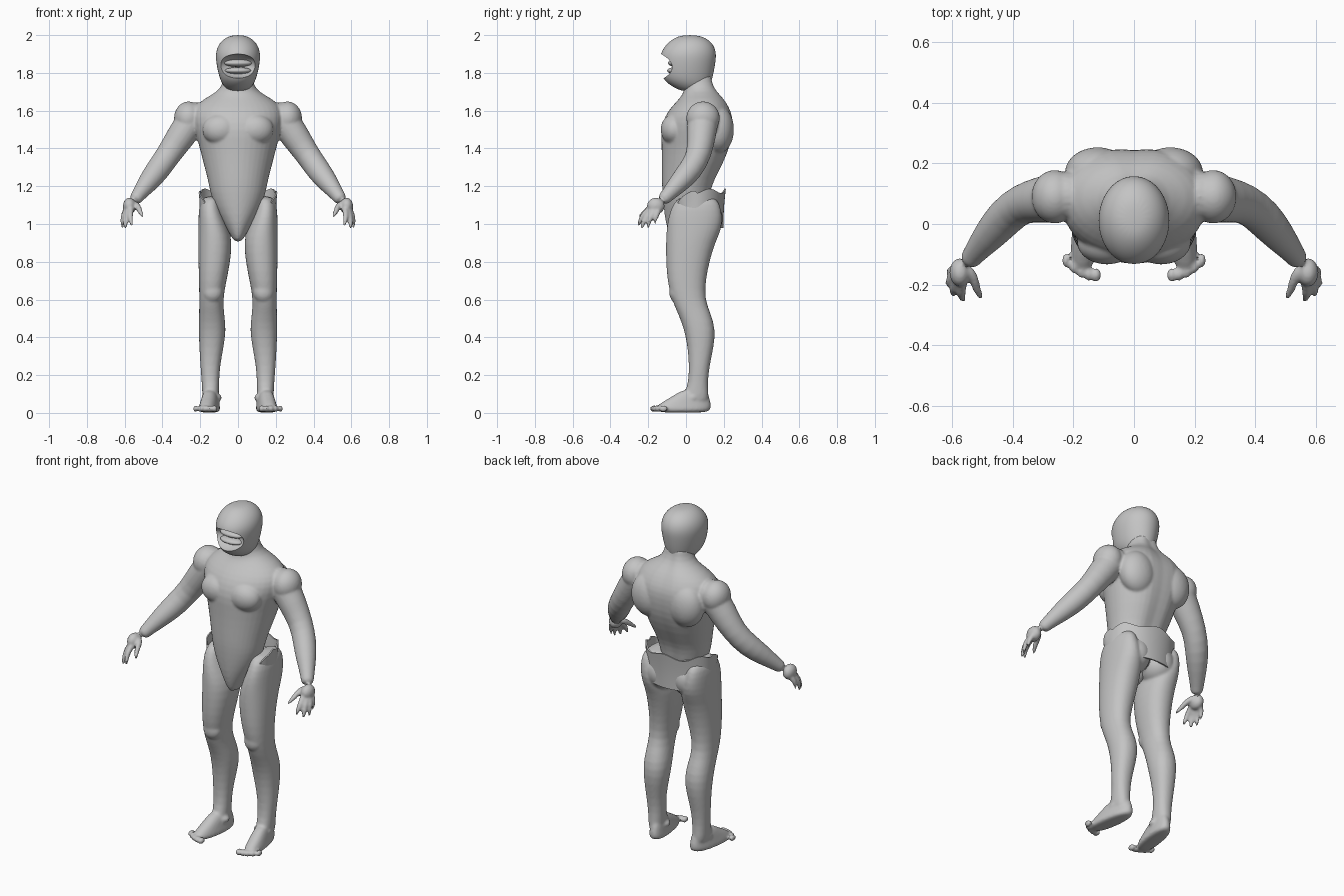
import bpy, bmesh, math
from mathutils import Vector, Matrix

cube = bpy.data.objects.get("Cube")
if cube:
    bpy.data.objects.remove(cube)

grey = bpy.data.materials.new("plain_grey")
grey.use_nodes = True
tone = (0.55, 0.55, 0.55, 1)
grey.diffuse_color = tone
grey.node_tree.nodes["Principled BSDF"].inputs["Base Color"].default_value = tone

SIDES = 20


def skin(bm, rings):
    """Bridge a list of point rings and cap both ends."""
    loops = [[bm.verts.new(p) for p in ring] for ring in rings]
    count = len(loops[0])
    for low, high in zip(loops, loops[1:]):
        for i in range(count):
            j = (i + 1) % count
            bm.faces.new((low[i], low[j], high[j], high[i]))
    bm.faces.new(loops[0][::-1])
    bm.faces.new(loops[-1])


def slices(bm, rows, side=1, furrow=0, splay=0, power=1):
    """Loft horizontal ovals given as x0, x1, y0, y1, z."""
    rings = []
    for x0, x1, y0, y1, z in rows:
        ring = []
        for i in range(SIDES):
            a = math.tau * i / SIDES
            c, s = math.cos(a), math.sin(a)
            u = math.copysign(abs(c) ** power, c)
            v = math.copysign(abs(s) ** power, s)
            x = (x0 + x1) / 2 + u * (x1 - x0) / 2
            y = (y0 + y1) / 2 + v * (y1 - y0) / 2
            if v > 0:
                y -= furrow * math.exp(-(x / 0.03) ** 2)
            ring.append((side * (x - splay * y), y, z))
        rings.append(ring)
    skin(bm, rings)


def limb(bm, path, side=1):
    """Loft round sections along a path of x, y, z, radius."""
    points = [Vector((side * x, y, z)) for x, y, z, r in path]
    rings = []
    for i, point in enumerate(points):
        way = points[min(i + 1, len(points) - 1)] - points[max(i - 1, 0)]
        turn = way.to_track_quat('Z', 'Y')
        r = path[i][3]
        rings.append([point + turn @ Vector((r * math.cos(math.tau * k / SIDES),
                                             r * math.sin(math.tau * k / SIDES), 0))
                      for k in range(SIDES)])
    skin(bm, rings)


def blob(bm, centre, radii, side=1):
    place = Matrix.Translation((side * centre[0], centre[1], centre[2]))
    bmesh.ops.create_icosphere(bm, subdivisions=3, radius=1,
                               matrix=place @ Matrix.Diagonal((*radii, 1)))


def finish(name, bm, subdivide=0, fuse=0):
    bmesh.ops.recalc_face_normals(bm, faces=bm.faces[:])
    mesh = bpy.data.meshes.new(name)
    bm.to_mesh(mesh)
    bm.free()
    mesh.materials.append(grey)
    obj = bpy.data.objects.new(name, mesh)
    bpy.context.collection.objects.link(obj)
    if subdivide:
        mod = obj.modifiers.new("round", 'SUBSURF')
        mod.levels = mod.render_levels = subdivide
    if fuse:
        mod = obj.modifiers.new("fuse", 'REMESH')
        mod.mode = 'VOXEL'
        mod.voxel_size = fuse
        mod = obj.modifiers.new("soften", 'SMOOTH')
        mod.factor = 0.5
        mod.iterations = 5
    return obj


def bake(obj):
    bpy.ops.object.select_all(action='DESELECT')
    obj.select_set(True)
    bpy.context.view_layer.objects.active = obj
    bpy.ops.object.convert(target='MESH')
    bpy.ops.object.shade_smooth_by_angle(angle=math.radians(40))


# Torso, neck, arms and hands: half width, front, back, height
torso = [(.02, -.07, .03, .905), (.04, -.09, .06, .94), (.08, -.11, .1, 1.01),
         (.125, -.12, .13, 1.09), (.15, -.127, .14, 1.17), (.16, -.13, .16, 1.23),
         (.185, -.13, .21, 1.32), (.21, -.132, .25, 1.42), (.235, -.137, .262, 1.5),
         (.25, -.115, .262, 1.57), (.235, -.08, .24, 1.62), (.18, -.035, .21, 1.665),
         (.11, -.01, .175, 1.7), (.078, -.015, .15, 1.745), (.075, -.02, .15, 1.82)]
arm = [(.16, .1, 1.6, .08), (.24, .09, 1.56, .085), (.305, .08, 1.46, .078),
       (.37, .07, 1.365, .066), (.425, .025, 1.285, .066), (.48, -.04, 1.215, .055),
       (.53, -.1, 1.15, .036), (.55, -.13, 1.12, .035)]
fingers = [((.53, -.17, 1.1), (.5, -.25, 1.035)), ((.57, -.21, 1.07), (.56, -.255, .985)),
           ((.59, -.2, 1.06), (.595, -.235, .97)), ((.605, -.18, 1.055), (.61, -.2, .972)),
           ((.605, -.15, 1.06), (.607, -.163, .99))]
body = bmesh.new()
slices(body, [(-w, w, f, b, z) for w, f, b, z in torso], furrow=0.02)
for side in (1, -1):
    limb(body, arm, side)
    blob(body, (.262, .09, 1.56), (.078, .09, .09), side)     # shoulder cap
    blob(body, (.09, -.06, 1.5), (.1, .075, .085), side)      # chest
    blob(body, (.12, .17, 1.5), (.11, .085, .13), side)       # shoulder blade
    palm = Vector((.56, -.14, 1.11))
    blob(body, (.575, -.16, 1.095), (.035, .048, .045), side)
    for knuckle, tip in fingers:
        middle = (Vector(knuckle) * 0.5 + Vector(tip) * 0.5) + Vector((.006, -.008, 0))
        limb(body, [(*palm, .018), (*knuckle, .017), (*middle, .014), (*tip, .008)], side)
finish("upper_body", body, subdivide=1, fuse=0.007)

# Legs and hips: inner, outer, front, back, height
leg = [(.1, .18, -.03, .15, 1.15), (.095, .205, -.07, .18, 1.11),
       (.075, .21, -.095, .195, 1.04), (.045, .212, -.105, .19, .97),
       (.03, .212, -.108, .155, .9), (.04, .21, -.107, .125, .8),
       (.06, .208, -.1, .105, .7), (.08, .205, -.078, .1, .6),
       (.072, .207, -.04, .135, .52), (.062, .21, -.01, .157, .44),
       (.075, .205, .008, .148, .35), (.095, .2, .016, .125, .25),
       (.1, .192, .012, .115, .16), (.1, .19, -.01, .12, .1), (.105, .185, -.03, .12, .04)]
foot = [(.11, .19, -.14, .11, 0), (.095, .205, -.165, .13, .015), (.1, .2, -.16, .135, .035),
        (.105, .195, -.115, .13, .065), (.11, .19, -.06, .12, .095), (.125, .18, -.02, .11, .125)]
legs = bmesh.new()
for side in (1, -1):
    slices(legs, leg, side, power=0.9)
    slices(legs, foot, side, splay=0.14, power=0.85)
    blob(legs, (.085, .085, 1.03), (.095, .112, .11), side)   # buttock
    blob(legs, (.135, -.045, .64), (.055, .045, .06), side)   # knee
    blob(legs, (.14, .035, .08), (.055, .04, .03), side)      # ankle
    for i in range(5):                                        # toes
        blob(legs, (.125 + .025 * i, -.168 + .005 * i * i * 0.6, .022),
             (.017 - .001 * i, .024, .018), side)
finish("legs", legs, subdivide=1, fuse=0.0075)

# Open, flared waistband with a V at the front
band = bmesh.new()
columns = []
STEPS, ROWS = 60, 6
opening = math.radians(36)
for i in range(STEPS + 1):
    a = opening + (math.tau - 2 * opening) * i / STEPS
    s, c = math.sin(a), math.cos(a)
    rim = min(1.175, 0.92 + 1.6 * (abs(.2 * s) - .04)) if c > 0 else 1.175
    if c <= 0:
        rim += 0.012 * math.cos(6 * a)
    flare = 0.02 * math.exp(-((c - 0.45) / 0.25) ** 2) + 0.018 * max(0, -c) ** 2
    column = []
    for k in range(ROWS):
        t = k / (ROWS - 1)
        grow = 0.985 + flare * t * t * 5
        column.append(band.verts.new((.203 * s * min(grow, 1.06),
                                      .05 - .146 * c * grow, .98 + (rim - .98) * t)))
    columns.append(column)
for left, right in zip(columns, columns[1:]):
    for k in range(ROWS - 1):
        band.faces.new((left[k], right[k], right[k + 1], left[k + 1]))
waistband = finish("waistband", band)
thick = waistband.modifiers.new("thickness", 'SOLIDIFY')
thick.thickness = 0.008
thick.offset = 0

# Head: half width, front, back, height
skull = [(.045, -.02, .1, 1.7), (.075, -.075, .125, 1.728), (.094, -.118, .138, 1.76),
         (.106, -.133, .148, 1.8), (.116, -.137, .157, 1.85), (.121, -.139, .163, 1.9),
         (.108, -.112, .15, 1.945), (.078, -.072, .117, 1.98), (.035, -.025, .065, 2)]
face = bmesh.new()
slices(face, [(-w, w, f, b, z) for w, f, b, z in skull])
head = finish("head", face, subdivide=2)

# Wide face opening cut into the head
hollow = bmesh.new()
blob(hollow, (0, -.14, 1.835), (.125, .1, .066))
cutter = finish("face_cutter", hollow, subdivide=1)
cutter.hide_render = True
cut = head.modifiers.new("opening", 'BOOLEAN')
cut.operation = 'DIFFERENCE'
cut.solver = 'EXACT'
cut.object = cutter
bake(head)
bpy.data.objects.remove(cutter)

# Lips inside the opening
lips = bmesh.new()
blob(lips, (0, -.055, 1.852), (.075, .04, .02))
blob(lips, (0, -.06, 1.812), (.07, .04, .018))
finish("inner_lips", lips)

for obj in list(bpy.context.collection.objects):
    if obj.type == 'MESH' and obj.name != "head":
        bake(obj)
